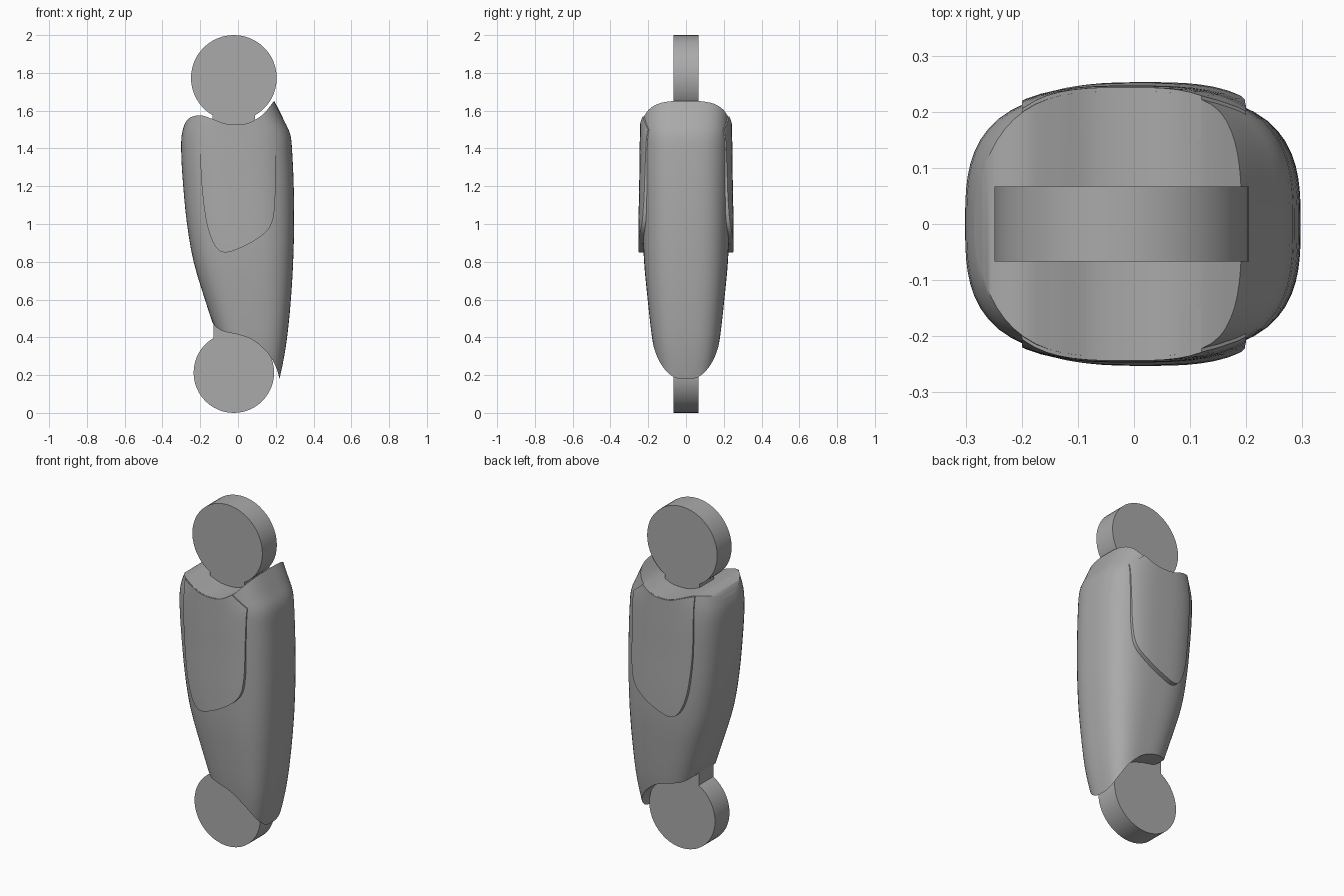
import bpy, bmesh
from math import cos, sin, pi, radians

cube = bpy.data.objects.get("Cube")
if cube:
    bpy.data.objects.remove(cube, do_unlink=True)

grey = bpy.data.materials.new("plain grey")
grey.use_nodes = True
grey.diffuse_color = (0.4, 0.4, 0.4, 1)
grey.node_tree.nodes["Principled BSDF"].inputs["Base Color"].default_value = (0.4, 0.4, 0.4, 1)


def make(name, bm):
    bmesh.ops.recalc_face_normals(bm, faces=bm.faces)
    mesh = bpy.data.meshes.new(name)
    bm.to_mesh(mesh)
    bm.free()
    obj = bpy.data.objects.new(name, mesh)
    bpy.context.collection.objects.link(obj)
    mesh.materials.append(grey)
    return obj


def smooth_line(points, steps=5):
    """Catmull-Rom resampling of a list of tuples."""
    p = [points[0]] + points + [points[-1]]
    out = []
    for i in range(1, len(p) - 2):
        for k in range(steps):
            t = k / steps
            out.append(tuple(
                0.5 * (2 * b + (c - a) * t + (2 * a - 5 * b + 4 * c - d) * t * t
                       + (3 * b - a - 3 * c + d) * t ** 3)
                for a, b, c, d in zip(*p[i - 1:i + 3])))
    return out + [points[-1]]


def prism(name, outline, y0, y1):
    """Extrude an x-z outline along y."""
    bm = bmesh.new()
    face = bm.faces.new([bm.verts.new((x, y0, z)) for x, z in outline])
    new = bmesh.ops.extrude_face_region(bm, geom=[face])["geom"]
    verts = [v for v in new if isinstance(v, bmesh.types.BMVert)]
    bmesh.ops.translate(bm, verts=verts, vec=(0, y1 - y0, 0))
    return make(name, bm)


def loft(name, rows, power, count=72):
    """Stack rounded-box rings given as (z, left, right, half depth)."""
    bm = bmesh.new()
    rings = []
    for z, left, right, depth in rows:
        ring = []
        for i in range(count):
            c, s = cos(2 * pi * i / count), sin(2 * pi * i / count)
            r = (abs(c) ** power + abs(s) ** power) ** (-1 / power)
            ring.append(bm.verts.new(((left + right) / 2 + (right - left) / 2 * c * r,
                                      depth * s * r, z)))
        rings.append(ring)
    for low, high in zip(rings, rings[1:]):
        for i in range(count):
            j = (i + 1) % count
            bm.faces.new((low[i], low[j], high[j], high[i]))
    bm.faces.new(rings[0])
    bm.faces.new(rings[-1])
    return make(name, bm)


def boolean(obj, other, operation):
    mod = obj.modifiers.new("cut", "BOOLEAN")
    mod.object, mod.operation, mod.solver = other, operation, "EXACT"
    bpy.context.view_layer.objects.active = obj
    bpy.ops.object.modifier_apply(modifier=mod.name)
    bpy.data.objects.remove(other, do_unlink=True)


def shade(obj, angle=30):
    bpy.ops.object.select_all(action="DESELECT")
    obj.select_set(True)
    bpy.context.view_layer.objects.active = obj
    bpy.ops.object.shade_smooth_by_angle(angle=radians(angle))


# Shell: rounded loft trimmed by a saddle on top and a hollow curve below
rows = [(0.1, -0.03, 0.2, 0.12), (0.25, -0.06, 0.235, 0.152), (0.4, -0.11, 0.26, 0.18),
        (0.6, -0.175, 0.28, 0.203), (0.8, -0.235, 0.292, 0.222), (1.0, -0.27, 0.297, 0.23),
        (1.2, -0.29, 0.295, 0.234), (1.36, -0.3, 0.288, 0.237), (1.47, -0.298, 0.278, 0.237),
        (1.55, -0.275, 0.243, 0.236), (1.64, -0.235, 0.198, 0.232), (1.73, -0.2, 0.15, 0.21)]
saddle = [(-0.4, 1.46), (-0.3, 1.51), (-0.26, 1.56), (-0.2, 1.575), (-0.14, 1.558), (-0.07, 1.532),
          (0, 1.527), (0.06, 1.537), (0.13, 1.578), (0.19, 1.65), (0.25, 1.725)]
hollow = [(0.225, 0.12), (0.215, 0.2), (0.19, 0.265), (0.15, 0.325), (0.08, 0.385), (0, 0.415),
          (-0.08, 0.433), (-0.13, 0.47), (-0.18, 0.54), (-0.4, 0.7)]
trim = smooth_line(saddle) + [(0.5, 1.72), (0.5, 0.12)] + smooth_line(hollow)
body = loft("shell", smooth_line(rows, 3), 3)
boolean(body, prism("trim", trim, -0.5, 0.5), "INTERSECT")
shade(body)

# Raised side panels, front and back
flap = [(0.2, 1.5), (0.198, 1.3), (0.195, 1.1), (0.172, 0.99), (0.1, 0.92), (0, 0.868), (-0.075, 0.85),
        (-0.125, 0.89), (-0.165, 1.0), (-0.19, 1.18), (-0.2, 1.35)]
ridge = [(-0.2, 1.573), (-0.14, 1.556), (-0.07, 1.531), (0, 1.526), (0.06, 1.536), (0.12, 1.57)]
raised = [(z, a, b, d + 0.007 + 0.022 * max(0, min(1, (1.5 - z) / 0.65)) ** 1.5)
          for z, a, b, d in rows]
for name, y0, y1 in (("front_panel", -0.5, -0.15), ("back_panel", 0.15, 0.5)):
    panel = loft(name, smooth_line(raised, 3), 3)
    boolean(panel, prism("trim", smooth_line(flap) + smooth_line(ridge), y0, y1), "INTERSECT")
    shade(panel)


# Round joint discs with the stems that run into the shell
def joint(name, x, z, radius, stem):
    bm = bmesh.new()
    bm.free()
    ring = [(x + radius * cos(2 * pi * i / 48), z + radius * sin(2 * pi * i / 48)) for i in range(48)]
    disc = prism(name, ring, -0.067, 0.067)
    left, right, low, high = stem
    boolean(disc, prism("stem", [(left, low), (right, low), (right, high), (left, high)],
                        -0.067, 0.067), "UNION")
    shade(disc)


joint("upper_joint", -0.022, 1.773, 0.227, (-0.135, 0.09, 1.4, 1.66))
joint("lower_joint", -0.022, 0.213, 0.213, (-0.13, 0.09, 0.3, 0.6))
